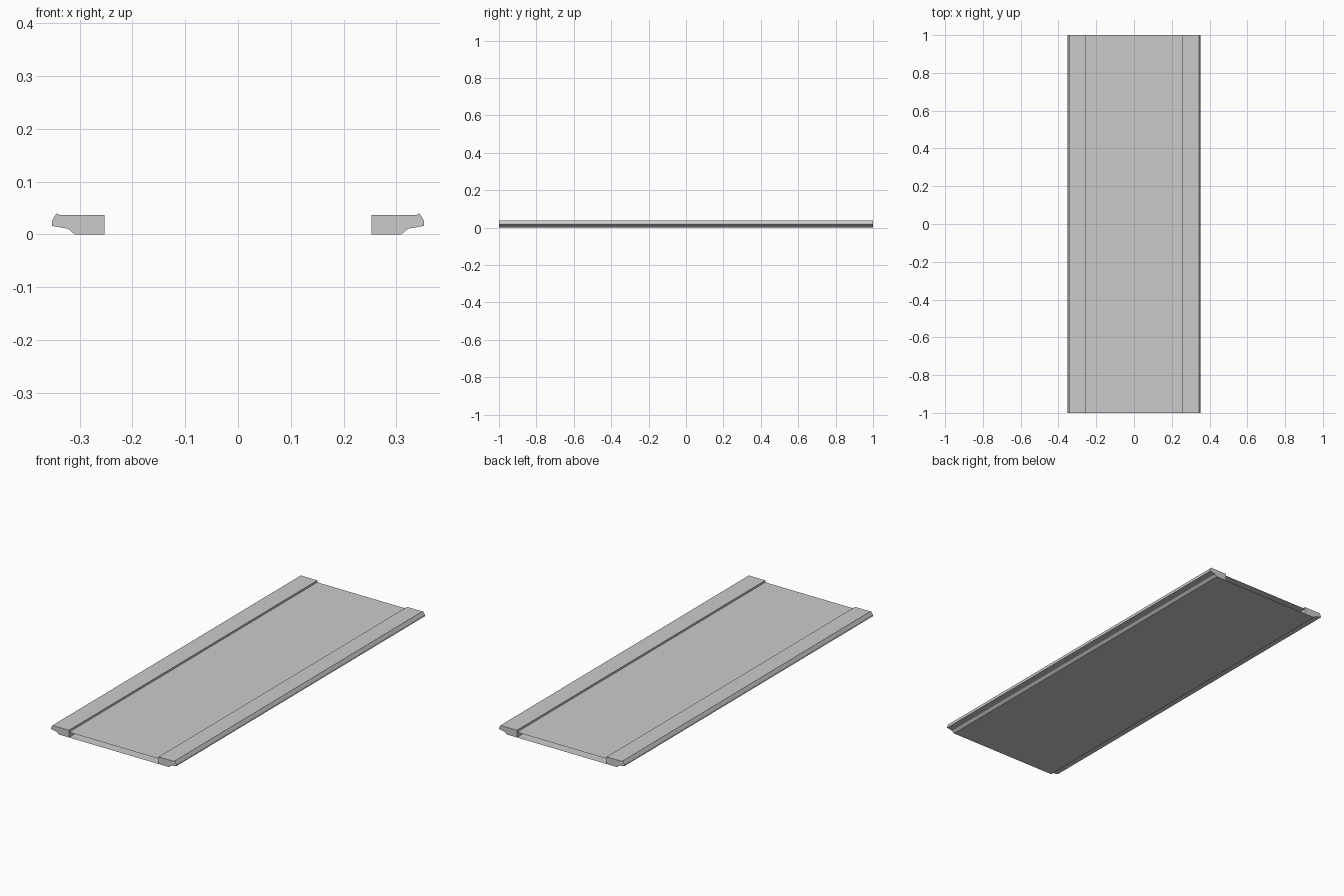
import bpy

if "Cube" in bpy.data.objects:
    bpy.data.objects.remove(bpy.data.objects["Cube"])

HALF_LEN = 1.0
INNER_X = 0.253


def make_object(name, verts, faces):
    mesh = bpy.data.meshes.new(name)
    mesh.from_pydata(verts, [], faces)
    mesh.update()
    obj = bpy.data.objects.new(name, mesh)
    bpy.context.collection.objects.link(obj)
    return obj


def side_rail(name, side):
    # Rail cross-section (x, z), counter-clockwise seen from the front
    profile = [(INNER_X, 0), (0.31, 0), (0.322, 0.0105), (0.353, 0.016),
               (0.353, 0.025), (0.3455, 0.0375), (0.343, 0.0395),
               (0.339, 0.037), (INNER_X, 0.037)]
    if side < 0:
        profile = [(-x, z) for x, z in reversed(profile)]
    n = len(profile)
    verts = [(x, y, z) for y in (-HALF_LEN, HALF_LEN) for x, z in profile]
    faces = [tuple(range(n)), tuple(reversed(range(n, 2 * n)))]
    for i in range(n):
        j = (i + 1) % n
        faces.append((i, i + n, j + n, j))
    return make_object(name, verts, faces)


def deck_sheet(name, z, up):
    # Thin sheet spanning between the rails, ends left open
    verts = [(-INNER_X, -HALF_LEN, z), (INNER_X, -HALF_LEN, z),
             (INNER_X, HALF_LEN, z), (-INNER_X, HALF_LEN, z)]
    return make_object(name, verts, [(0, 1, 2, 3) if up else (3, 2, 1, 0)])


# Raised edge rails on both long sides
side_rail("right_rail", 1)
side_rail("left_rail", -1)

# Walking surface, set slightly below the rails, and underside
deck_sheet("deck_top", 0.027, True)
deck_sheet("deck_underside", 0.0, False)
